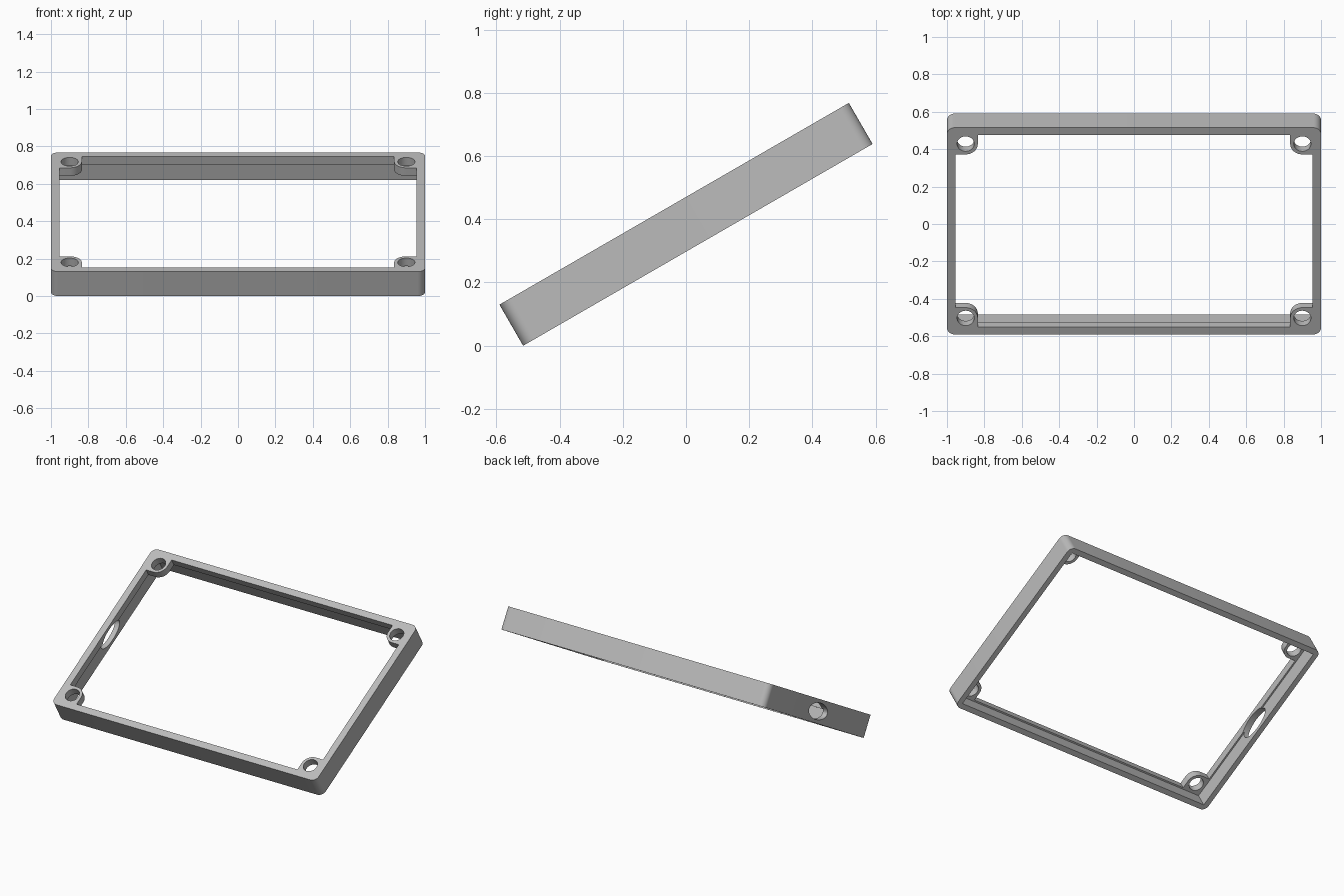
import bpy, bmesh
from math import pi, sin, cos, radians
from mathutils import Matrix

cube = bpy.data.objects.get("Cube")
if cube:
    bpy.data.objects.remove(cube)

HX, HY, HZ = 1.0, 0.638, 0.075      # half sizes of the frame before tilting
LIP, WALL = 0.045, 0.035            # rim width at the top, wall width below
PLATE = 0.05                        # thickness of the top rim and corner tabs
INSET, TAB_R, HOLE_R = 0.10, 0.065, 0.046

grey = bpy.data.materials.new("plain grey")
grey.use_nodes = True
colour = (0.5, 0.5, 0.5, 1)
grey.diffuse_color = colour
grey.node_tree.nodes["Principled BSDF"].inputs["Base Color"].default_value = colour


def prism(name, points, z0, z1):
    """Extrude a flat outline from z0 to z1."""
    bm = bmesh.new()
    face = bm.faces.new([bm.verts.new((x, y, z0)) for x, y in points])
    top = bmesh.ops.extrude_face_region(bm, geom=[face])["geom"]
    verts = [v for v in top if isinstance(v, bmesh.types.BMVert)]
    bmesh.ops.translate(bm, verts=verts, vec=(0, 0, z1 - z0))
    bmesh.ops.recalc_face_normals(bm, faces=bm.faces)
    mesh = bpy.data.meshes.new(name)
    bm.to_mesh(mesh)
    bm.free()
    obj = bpy.data.objects.new(name, mesh)
    bpy.context.collection.objects.link(obj)
    mesh.materials.append(grey)
    return obj


def arc(cx, cy, rx, ry, start, end, steps):
    return [(cx + rx * cos(start + (end - start) * i / steps),
             cy + ry * sin(start + (end - start) * i / steps)) for i in range(steps + 1)]


def ellipse(cx, cy, rx, ry):
    return arc(cx, cy, rx, ry, 0, 2 * pi, 40)[:-1]


def four_corners(quarter):
    """Mirror the outline of the +x +y quarter into a closed loop."""
    loop = []
    for sx, sy in ((1, 1), (-1, 1), (-1, -1), (1, -1)):
        part = [(sx * x, sy * y) for x, y in quarter]
        loop += part if sx * sy > 0 else part[::-1]
    return loop


def cut(target, cutter):
    mod = target.modifiers.new("cut", "BOOLEAN")
    mod.operation, mod.solver, mod.object = "DIFFERENCE", "EXACT", cutter
    bpy.context.view_layer.objects.active = target
    bpy.ops.object.modifier_apply(modifier=mod.name)
    bpy.data.objects.remove(cutter)


# Outer body with rounded corners
R = 0.04
frame = prism("frame", four_corners(arc(HX - R, HY - R, R, R, 0, pi / 2, 8)), -HZ, HZ)

# Recess behind the rim
x, y = HX - WALL, HY - WALL
cut(frame, prism("recess_cutter", four_corners([(x, y)]), -0.2, HZ - PLATE))

# Window that leaves a rounded tab in each corner
cx, cy = HX - INSET, HY - INSET
notch = [(HX - LIP, cy - TAB_R)]
notch += arc(cx, cy, TAB_R, TAB_R, -pi / 2, -pi, 10)
notch += [(cx - TAB_R, HY - LIP)]
cut(frame, prism("window_cutter", four_corners(notch), -0.2, 0.2))

# Screw holes through the tabs
for sx in (-1, 1):
    for sy in (-1, 1):
        cut(frame, prism("hole_cutter", ellipse(sx * cx, sy * cy, HOLE_R, HOLE_R), -0.2, 0.2))

# Oval cable opening in one short side
slot = prism("cable_cutter", ellipse(0, 0, 0.053, 0.112), -0.1, 0.1)
slot.data.transform(Matrix.Translation((-HX, 0, 0)) @ Matrix.Rotation(pi / 2, 4, "Y"))
cut(frame, slot)

# Tilt the frame so it leans up towards the back
tilt = radians(30)
height = HY * sin(tilt) + HZ * cos(tilt)
frame.data.transform(Matrix.Translation((0, 0, height)) @ Matrix.Rotation(tilt, 4, "X"))

bpy.ops.object.select_all(action="DESELECT")
frame.select_set(True)
bpy.context.view_layer.objects.active = frame
bpy.ops.object.shade_smooth_by_angle(angle=radians(30))
